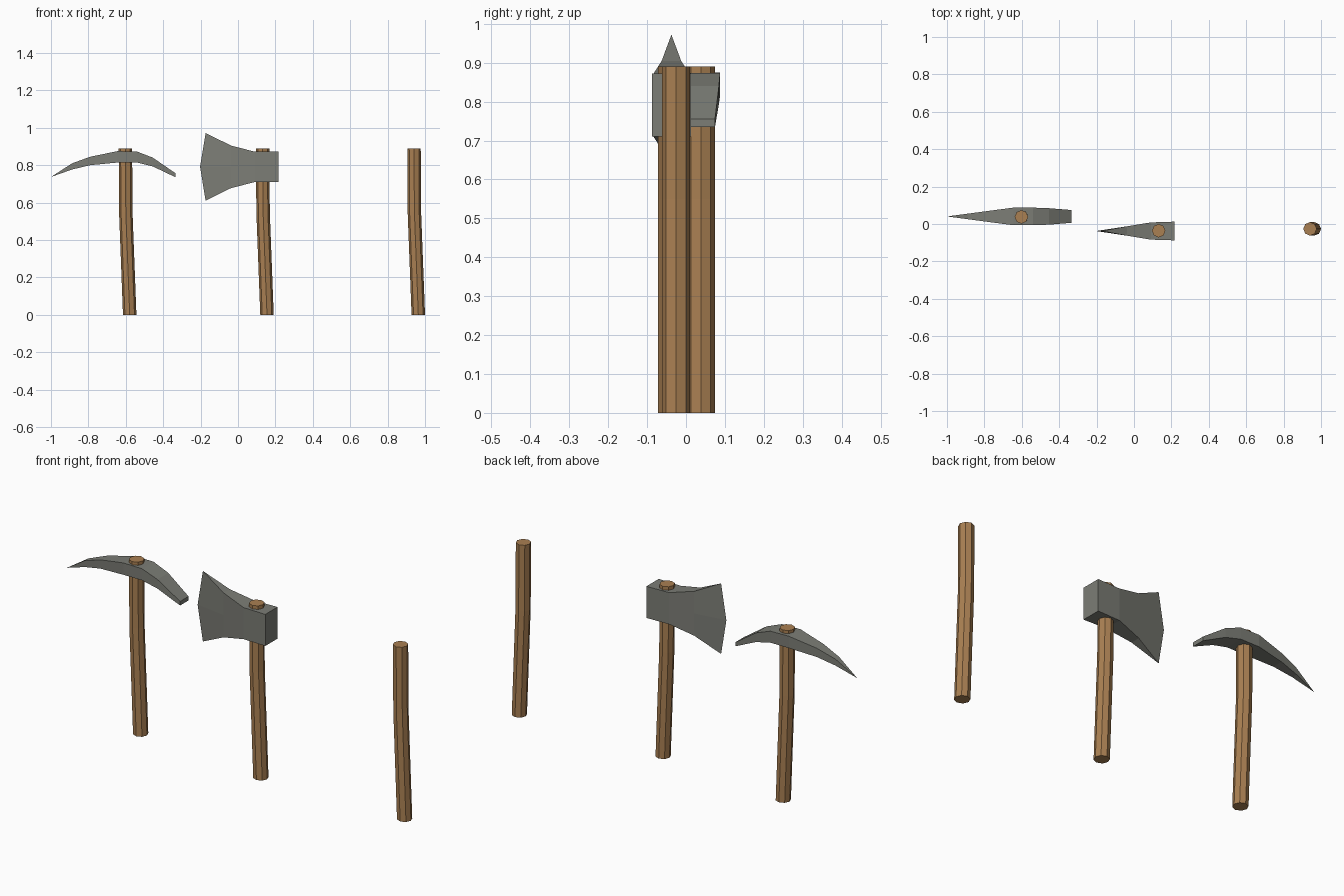
import bpy, bmesh, math

if "Cube" in bpy.data.objects:
    bpy.data.objects.remove(bpy.data.objects["Cube"])


def material(name, rgb):
    m = bpy.data.materials.new(name)
    m.diffuse_color = (*rgb, 1)
    m.use_nodes = True
    m.node_tree.nodes["Principled BSDF"].inputs["Base Color"].default_value = m.diffuse_color
    return m


WOOD = material("wood", (0.40, 0.215, 0.085))
STONE = material("stone", (0.2, 0.205, 0.18))


def loft(name, rings, mat):
    """Skin a list of equal-length point rings and cap both ends."""
    bm = bmesh.new()
    rows = [[bm.verts.new(p) for p in ring] for ring in rings]
    n = len(rows[0])
    for a, b in zip(rows, rows[1:]):
        for i in range(n):
            j = (i + 1) % n
            bm.faces.new((a[i], a[j], b[j], b[i]))
    bm.faces.new(rows[0])
    bm.faces.new(rows[-1])
    bmesh.ops.remove_doubles(bm, verts=bm.verts, dist=1e-5)
    bmesh.ops.recalc_face_normals(bm, faces=bm.faces)
    me = bpy.data.meshes.new(name)
    bm.to_mesh(me)
    bm.free()
    me.materials.append(mat)
    ob = bpy.data.objects.new(name, me)
    bpy.context.collection.objects.link(ob)
    return ob


def handle(name, x, y, r=0.036):
    """Eight-sided shaft, slightly bent below the middle."""
    path = [(0.023, 0), (0.002, 0.55), (0, 0.89)]
    loft(name, [[(x + dx + r * math.cos(k * math.pi / 4),
                  y + r * math.sin(k * math.pi / 4), z) for k in range(8)]
                for dx, z in path], WOOD)


def head(name, y, stations):
    """Head from stations of (half width, side outline points), mirrored in y."""
    loft(name, [[(x, y - w, z) for x, z in pts] +
                [(x, y + w, z) for x, z in reversed(pts)]
                for w, pts in stations], STONE)


# Shafts: pick, axe and the loose stick
handle("pick_handle", -0.602, 0.038)
handle("axe_handle", 0.132, -0.036)
handle("loose_handle", 0.964 - 0.023, -0.026)

# Curved pick head: x, lower z, upper z, half width
pick = [(-1.0, 0.737, 0.737, 0), (-0.887, 0.777, 0.81, 0.015),
        (-0.79, 0.80, 0.845, 0.028), (-0.645, 0.814, 0.875, 0.047),
        (-0.54, 0.814, 0.873, 0.047), (-0.455, 0.793, 0.84, 0.044),
        (-0.333, 0.735, 0.756, 0.034)]
head("pick_head", 0.0405, [(w, [(x, lo), (x, hi)]) for x, lo, hi, w in pick])

# Axe head: square poll flaring to a sharp bowed edge
axe = [(0.05, 0.216, 0.081), (0.046, 0.09, 0.081), (0.025, -0.038, 0.114)]
head("axe_head", -0.0375,
     [(w, [(x, 0.791 - h), (x, 0.791), (x, 0.791 + h)]) for w, x, h in axe] +
     [(0, [(-0.173, 0.61), (-0.203, 0.791), (-0.173, 0.972)])])
